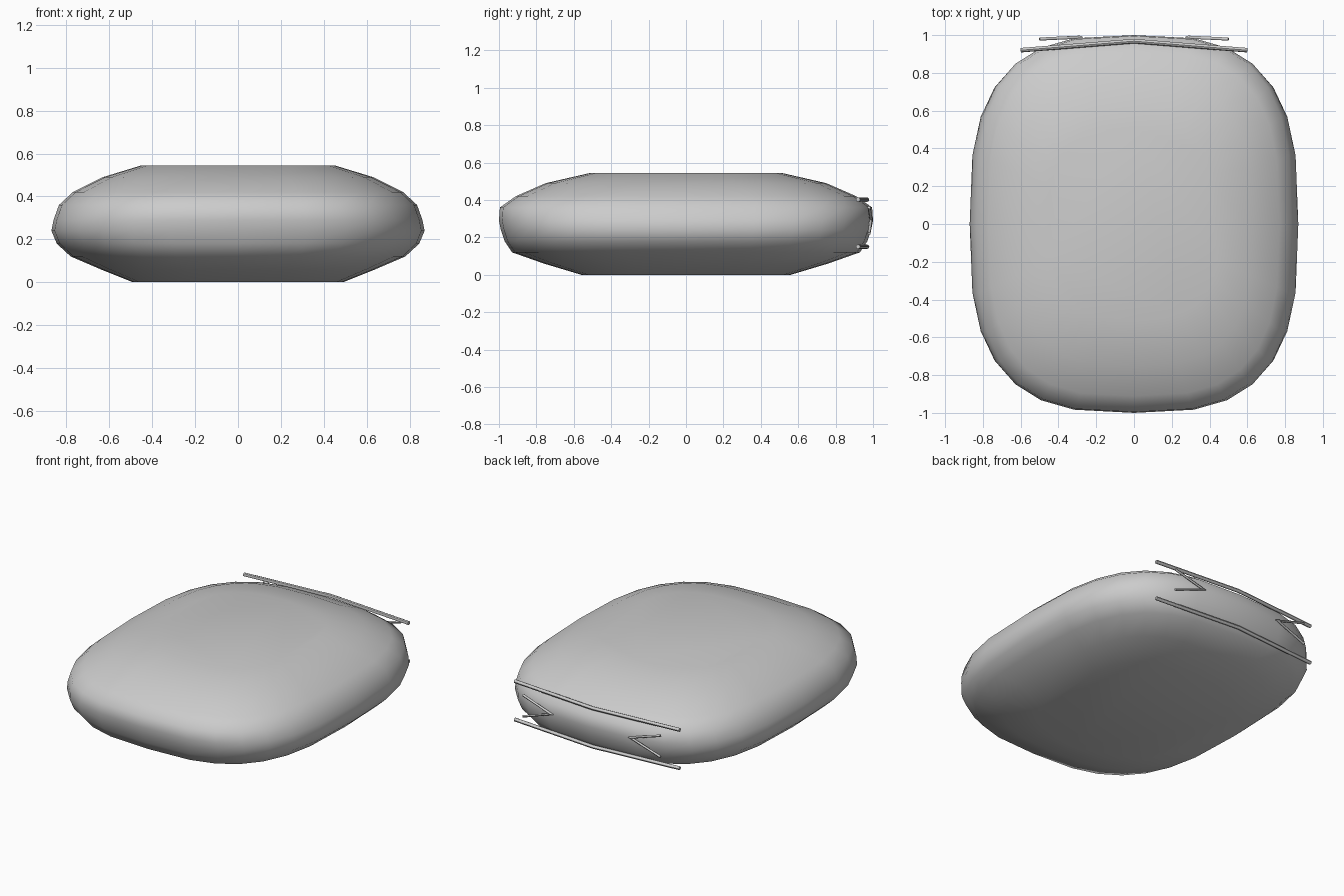
import bpy, bmesh
from math import cos, sin, pi, copysign
from mathutils import Vector

if "Cube" in bpy.data.objects:
    bpy.data.objects.remove(bpy.data.objects["Cube"])


def new_object(name, bm):
    mesh = bpy.data.meshes.new(name)
    bmesh.ops.recalc_face_normals(bm, faces=bm.faces)
    bm.to_mesh(mesh)
    bm.free()
    obj = bpy.data.objects.new(name, mesh)
    bpy.context.collection.objects.link(obj)
    for p in mesh.polygons:
        p.use_smooth = True
    return obj


def rounded(v):
    return copysign(abs(v) ** (2 / 3), v)


# Cushion body: stacked rounded outlines (height, half width, half depth)
RINGS = [(0.0, 0.49, 0.56), (0.06, 0.64, 0.76), (0.12, 0.78, 0.93),
         (0.18, 0.845, 0.97), (0.24, 0.87, 0.99), (0.29, 0.86, 1.0),
         (0.36, 0.835, 0.995), (0.42, 0.77, 0.91), (0.49, 0.63, 0.75),
         (0.545, 0.45, 0.51)]
SIDES = 28
bm = bmesh.new()
loops = []
for z, sx, sy in RINGS:
    angles = [2 * pi * i / SIDES for i in range(SIDES)]
    loops.append([bm.verts.new((sx * rounded(cos(a)), sy * rounded(sin(a)), z))
                  for a in angles])
for low, high in zip(loops, loops[1:]):
    for i in range(SIDES):
        j = (i + 1) % SIDES
        bm.faces.new((low[i], low[j], high[j], high[i]))
for loop in (loops[0], loops[-1]):
    bm.faces.new(loop)
new_object("cushion_body", bm)


# Bent rods: a tube swept along a three-point path
def rod(name, points, radius, sides=8):
    pts = [Vector(p) for p in points]
    n = (pts[1] - pts[0]).cross(pts[2] - pts[1]).normalized()
    bm = bmesh.new()
    d0, d1 = (pts[1] - pts[0]).normalized(), (pts[2] - pts[1]).normalized()
    rings = []
    for p, d in zip(pts, (d0, (d0 + d1).normalized(), d1)):
        u = n.cross(d)
        stretch = 1 / max(d.dot(d0), 0.4) if d not in (d0, d1) else 1
        rings.append([bm.verts.new(p + radius * (n * cos(2 * pi * i / sides)
                      + u * stretch * sin(2 * pi * i / sides)))
                      for i in range(sides)])
    for a, b in zip(rings, rings[1:]):
        for i in range(sides):
            j = (i + 1) % sides
            bm.faces.new((a[i], a[j], b[j], b[i]))
    bm.faces.new(rings[0])
    bm.faces.new(rings[-1])
    obj = new_object(name, bm)
    obj.data.set_sharp_from_angle(angle=pi / 4)


# Long horizontal rods across the back
for name, z in (("upper_back_rod", 0.402), ("lower_back_rod", 0.15)):
    rod(name, [(-0.6, 0.92, z), (0, 0.968, z), (0.6, 0.92, z)], 0.012)

# Small V-shaped rods, mirrored left and right
for name, s in (("left_v_rod", -1), ("right_v_rod", 1)):
    rod(name, [(s * 0.5, 0.979, 0.36), (s * 0.29, 0.989, 0.295),
               (s * 0.5, 0.979, 0.22)], 0.008)
